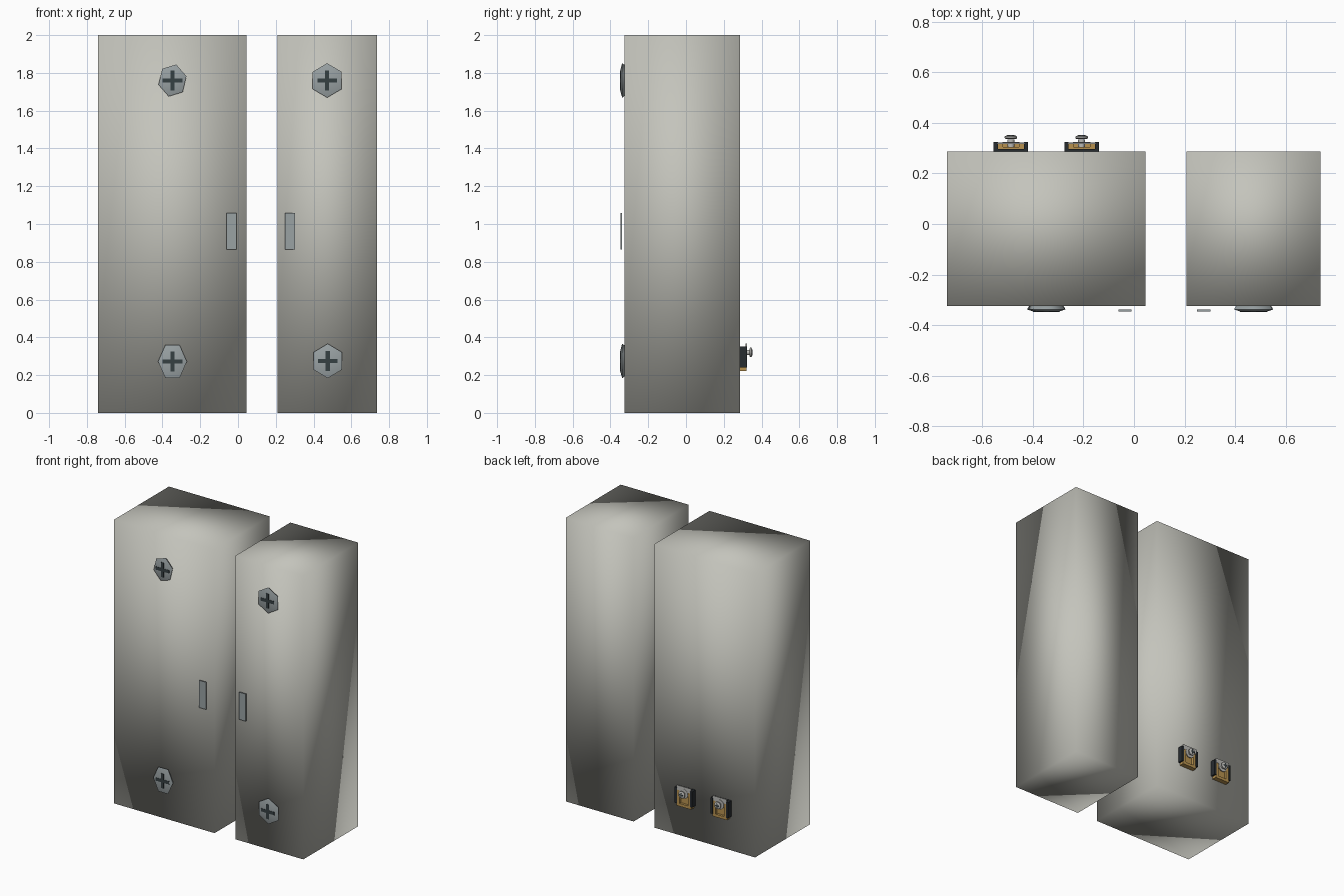
import bpy, bmesh
from math import sin, cos, pi, radians
from mathutils import Matrix, Vector

old = bpy.data.objects.get("Cube")
if old:
    bpy.data.objects.remove(old, do_unlink=True)


def material(name, rgb, metallic=0.0):
    m = bpy.data.materials.new(name)
    m.use_nodes = True
    m.diffuse_color = (*rgb, 1)
    node = m.node_tree.nodes["Principled BSDF"]
    node.inputs["Base Color"].default_value = (*rgb, 1)
    node.inputs["Roughness"].default_value = 0.6
    return m


CASE = material("warm grey case", (0.55, 0.55, 0.5))
STEEL = material("blue grey steel", (0.32, 0.36, 0.37))
SLOT = material("dark slot", (0.035, 0.05, 0.055))
BLACK = material("black plastic", (0.02, 0.025, 0.03))
BRASS = material("brass", (0.48, 0.29, 0.08))
SILVER = material("bright steel", (0.5, 0.5, 0.48))


def finish(name, bm, mat, smooth=None):
    bmesh.ops.recalc_face_normals(bm, faces=bm.faces)
    mesh = bpy.data.meshes.new(name)
    bm.to_mesh(mesh)
    bm.free()
    mesh.materials.append(mat)
    obj = bpy.data.objects.new(name, mesh)
    bpy.context.collection.objects.link(obj)
    if smooth == "all":
        mesh.shade_smooth()
    elif smooth:
        bpy.ops.object.select_all(action="DESELECT")
        obj.select_set(True)
        bpy.context.view_layer.objects.active = obj
        bpy.ops.object.shade_smooth_by_angle(angle=radians(smooth))
    return obj


def box(name, x, y, z, mat, smooth=None):
    """Box from its (low, high) limits on each axis."""
    bm = bmesh.new()
    bmesh.ops.create_cube(bm, size=1)
    for v in bm.verts:
        v.co = Vector((l + h) / 2 + c * (h - l) for (l, h), c in zip((x, y, z), v.co))
    return finish(name, bm, mat, smooth)


def lathe(name, x, z, rings, sides, mat, turn=0, sx=1, sz=1, smooth=None):
    """Stack of (y, radius) rings along y, capped at both ends."""
    bm = bmesh.new()
    loops = []
    for y, r in rings:
        angles = [turn + 2 * pi * i / sides for i in range(sides)]
        loops.append([bm.verts.new((x + r * sx * cos(a), y, z + r * sz * sin(a)))
                      for a in angles])
    for a, b in zip(loops, loops[1:]):
        for i in range(sides):
            j = (i + 1) % sides
            bm.faces.new((a[i], a[j], b[j], b[i]))
    bm.faces.new(loops[0])
    bm.faces.new(loops[-1])
    return finish(name, bm, mat, smooth)


def cross(name, x, z, y, reach, half, mat):
    """Cross-shaped recess marking, as one thin plate."""
    a, b = reach, half
    outline = [(a, -b), (a, b), (b, b), (b, a), (-b, a), (-b, b),
               (-a, b), (-a, -b), (-b, -b), (-b, -a), (b, -a), (b, -b)]
    bm = bmesh.new()
    face = bm.faces.new([bm.verts.new((x + u, y[0], z + w)) for u, w in outline])
    top = bmesh.ops.extrude_face_region(bm, geom=[face])["geom"]
    bmesh.ops.translate(bm, vec=(0, y[1] - y[0], 0),
                        verts=[v for v in top if isinstance(v, bmesh.types.BMVert)])
    return finish(name, bm, mat)


# Two upright cases
FRONT, BACK = -0.325, 0.287
box("wide_case", (-0.74, 0.045), (FRONT, BACK), (0, 2), CASE, "all")
box("narrow_case", (0.208, 0.737), (FRONT, BACK), (0, 2), CASE, "all")

# Faceted mounting screws with a cross recess
for name, x, z, turn, sz in (("wide_upper", -0.347, 1.76, 15, 1.12),
                             ("wide_lower", -0.347, 0.272, 0, 1.28),
                             ("narrow_upper", 0.472, 1.76, 30, 1.17),
                             ("narrow_lower", 0.475, 0.275, 30, 1.17)):
    sx = 0.98 if turn < 30 else 1.13
    lathe(name + "_screw", x, z, [(FRONT, 0.07), (-0.338, 0.078), (-0.347, 0.05)],
          6, STEEL, radians(turn), sx, sz, 60)
    cross(name + "_screw_slot", x, z, (-0.349, -0.341), 0.052, 0.011, SLOT)

# Small alignment marks on the facing edges
for name, x in (("wide_mark", -0.035), ("narrow_mark", 0.276)):
    box(name, (x - 0.026, x + 0.026), (-0.346, -0.339), (0.865, 1.057), STEEL)

# Screw terminals on the back of the wide case
for name, x in (("outer_terminal", -0.487), ("inner_terminal", -0.207)):
    z = 0.295
    box(name + "_base", (x - 0.066, x + 0.066), (BACK, 0.297), (0.24, 0.352), BLACK)
    for side in (-1, 1):
        wall = sorted((x + side * 0.052, x + side * 0.068))
        box(name + "_wall", wall, (BACK, 0.324), (0.24, 0.352), BLACK)
        strip = sorted((x + side * 0.032, x + side * 0.052))
        box(name + "_brass_side", strip, (BACK, 0.32), (0.228, 0.342), BRASS)
    box(name + "_brass_lip", (x - 0.056, x + 0.056), (BACK, 0.32), (0.222, 0.242), BRASS)
    box(name + "_brass_plate", (x - 0.034, x + 0.034), (0.297, 0.304), (0.24, 0.342), BRASS)
    box(name + "_clamp", (x - 0.056, x + 0.056), (0.316, 0.322), (0.335, 0.368), SILVER)
    lathe(name + "_shaft", x, z + 0.025, [(0.297, 0.014), (0.335, 0.014)], 12, SILVER, smooth=40)
    lathe(name + "_washer", x, z + 0.025, [(0.318, 0.034), (0.324, 0.034)], 16, SILVER, smooth=40)
    lathe(name + "_screw_head", x, z + 0.025,
          [(0.336, 0.02), (0.34, 0.025), (0.346, 0.025), (0.35, 0.018)], 16, SILVER, smooth=40)
    cross(name + "_slot", x, z + 0.025, (0.347, 0.352), 0.015, 0.004, SLOT)
